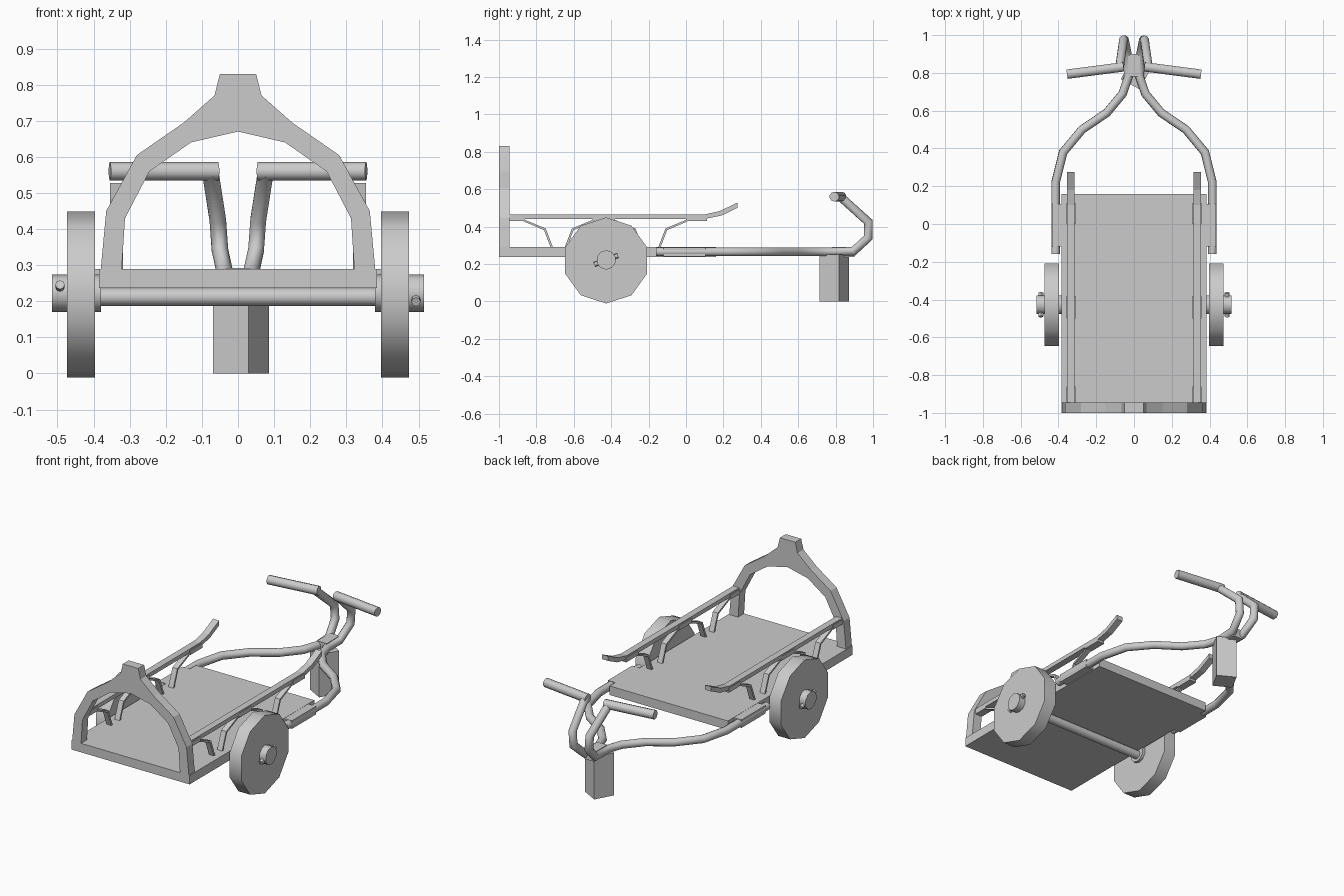
import bpy, bmesh, math
from mathutils import Vector, Matrix

if "Cube" in bpy.data.objects:
    bpy.data.objects.remove(bpy.data.objects["Cube"], do_unlink=True)

grey = bpy.data.materials.new("plain_grey")
grey.use_nodes = True
COLOUR = (0.6, 0.6, 0.6, 1)
grey.diffuse_color = COLOUR
grey.node_tree.nodes["Principled BSDF"].inputs["Base Color"].default_value = COLOUR


def finish(name, bm, smooth=None):
    bmesh.ops.recalc_face_normals(bm, faces=bm.faces)
    mesh = bpy.data.meshes.new(name)
    bm.to_mesh(mesh)
    bm.free()
    mesh.materials.append(grey)
    ob = bpy.data.objects.new(name, mesh)
    bpy.context.collection.objects.link(ob)
    if smooth:
        bpy.ops.object.select_all(action="DESELECT")
        bpy.context.view_layer.objects.active = ob
        ob.select_set(True)
        bpy.ops.object.shade_smooth_by_angle(angle=math.radians(smooth))
    return ob


def box(name, lo, hi, turn=0):
    lo, hi = Vector(lo), Vector(hi)
    bm = bmesh.new()
    place = Matrix.Translation((lo + hi) / 2) @ Matrix.Rotation(turn, 4, "Z")
    bmesh.ops.create_cube(bm, size=1, matrix=place @ Matrix.Diagonal((*(hi - lo), 1)))
    return finish(name, bm)


def rod(name, a, b, radius, sides=10, smooth=45):
    a, b = Vector(a), Vector(b)
    bm = bmesh.new()
    turn = (b - a).to_track_quat("Z", "Y").to_matrix().to_4x4()
    bmesh.ops.create_cone(bm, cap_ends=True, segments=sides, radius1=radius, radius2=radius,
                          depth=(b - a).length, matrix=Matrix.Translation((a + b) / 2) @ turn)
    return finish(name, bm, smooth)


def prism(name, outline, axis, start, end):
    """Extrude a closed 2D outline along x (y, z points) or y (x, z points)."""
    bm = bmesh.new()
    at = (lambda p: (start, *p)) if axis == "x" else (lambda p: (p[0], start, p[1]))
    face = bm.faces.new([bm.verts.new(at(p)) for p in outline])
    new = bmesh.ops.extrude_face_region(bm, geom=[face])["geom"]
    shift = Vector((end - start, 0, 0) if axis == "x" else (0, end - start, 0))
    bmesh.ops.translate(bm, vec=shift, verts=[v for v in new if isinstance(v, bmesh.types.BMVert)])
    return finish(name, bm)


def tube(name, points, radius, sides=10):
    """Sweep a ring along a path with mitred bends."""
    pts = [Vector(p) for p in points]
    bm = bmesh.new()
    d = (pts[1] - pts[0]).normalized()
    u = d.orthogonal().normalized()
    w = d.cross(u)
    ring = [pts[0] + radius * (u * math.cos(k * math.tau / sides) + w * math.sin(k * math.tau / sides))
            for k in range(sides)]
    rings = [[bm.verts.new(p) for p in ring]]
    for i in range(1, len(pts)):
        d = (pts[i] - pts[i - 1]).normalized()
        ahead = (pts[i + 1] - pts[i]).normalized() if i + 1 < len(pts) else d
        n = (d + ahead).normalized()
        ring = [p + d * ((pts[i] - p).dot(n) / d.dot(n)) for p in ring]
        rings.append([bm.verts.new(p) for p in ring])
    for a, b in zip(rings, rings[1:]):
        for k in range(sides):
            j = (k + 1) % sides
            bm.faces.new((a[k], a[j], b[j], b[k]))
    bm.faces.new(rings[0])
    bm.faces.new(rings[-1])
    return finish(name, bm, 60)


# Flat bed and front arch
box("bed", (-0.385, -1, 0.237), (0.385, 0.16, 0.29))
outer = [(0.385, 0.237), (0.365, 0.45), (0.28, 0.605), (0.15, 0.695), (0.065, 0.77), (0.05, 0.83)]
inner = [(0.322, 0.237), (0.322, 0.29), (0.313, 0.43), (0.245, 0.56), (0.13, 0.64)]
flip = lambda pts: [(-x, z) for x, z in pts]
arch = outer + flip(outer)[::-1] + flip(inner) + [(0, 0.67)] + inner[::-1]
prism("front_arch", arch, "y", -1, -0.945)

# Axle
AY, AZ = -0.427, 0.219
rod("axle", (-0.4, AY, 0.212), (0.4, AY, 0.212), 0.025, 12)

# Tilted foot block and tube clamp
box("rear_foot", (-0.051, 0.736, 0), (0.068, 0.849, 0.25), math.radians(61.5))
box("tube_clamp", (-0.032, 0.78, 0.238), (0.032, 0.9, 0.292))

for s, side in ((1, "left"), (-1, "right")):
    # Wheel, hub and cross pin
    bm = bmesh.new()
    turn = Matrix.Rotation(math.pi / 2, 4, "Y") @ Matrix.Rotation(math.pi / 2, 4, "Z")
    bmesh.ops.create_cone(bm, cap_ends=True, segments=10, radius1=0.23, radius2=0.23, depth=0.077,
                          matrix=Matrix.Translation((s * 0.435, AY, AZ)) @ turn)
    finish(side + "_wheel", bm, 45)
    rod(side + "_hub", (s * 0.38, AY, 0.222), (s * 0.515, AY, 0.222), 0.052)
    rod(side + "_hub_pin", (s * 0.493, AY - 0.063, 0.222 - s * 0.024),
        (s * 0.493, AY + 0.063, 0.222 + s * 0.024), 0.013, 8)

    # Side rail with an upturned end
    prism(side + "_rail", [(-0.945, 0.441), (0.1, 0.441), (0.19, 0.459), (0.275, 0.5), (0.275, 0.528),
                           (0.18, 0.483), (0.1, 0.465), (-0.945, 0.465)], "x", s * 0.315, s * 0.355)

    # Rail saddles and bent legs
    for i, (a, b) in enumerate(((-0.945, -0.86), (-0.5, -0.38), (0, 0.112))):
        box(f"{side}_saddle_{i}", (s * 0.334 - 0.023, a, 0.43), (s * 0.334 + 0.023, b, 0.457))
    for i, (y, d) in enumerate(((-0.87, 1), (-0.49, -1), (-0.39, 1), (0.01, -1))):
        leg = [(0, 0.44), (0.12, 0.39), (0.16, 0.285), (0.148, 0.285), (0.111, 0.381), (0, 0.429)]
        prism(f"{side}_rail_leg_{i}", [(y + d * p, z) for p, z in leg], "x", s * 0.318, s * 0.35)

    # Frame tube sweeping to the rear and up to the handle
    tube(side + "_frame_tube", [(s * x, y, z) for x, y, z in (
        (0.415, -0.16, 0.265), (0.415, 0.22, 0.265), (0.375, 0.38, 0.265), (0.275, 0.5, 0.265),
        (0.145, 0.588, 0.265), (0.06, 0.69, 0.265), (0.03, 0.78, 0.265), (0.034, 0.895, 0.268),
        (0.05, 0.975, 0.342), (0.056, 0.975, 0.425), (0.077, 0.825, 0.56))], 0.023)
    rod(side + "_handle", (s * 0.055, 0.832, 0.56), (s * 0.355, 0.793, 0.56), 0.026)
    box(side + "_tube_bracket", (s * 0.41 - 0.025, -0.12, 0.241), (s * 0.41 + 0.025, 0.105, 0.289))
